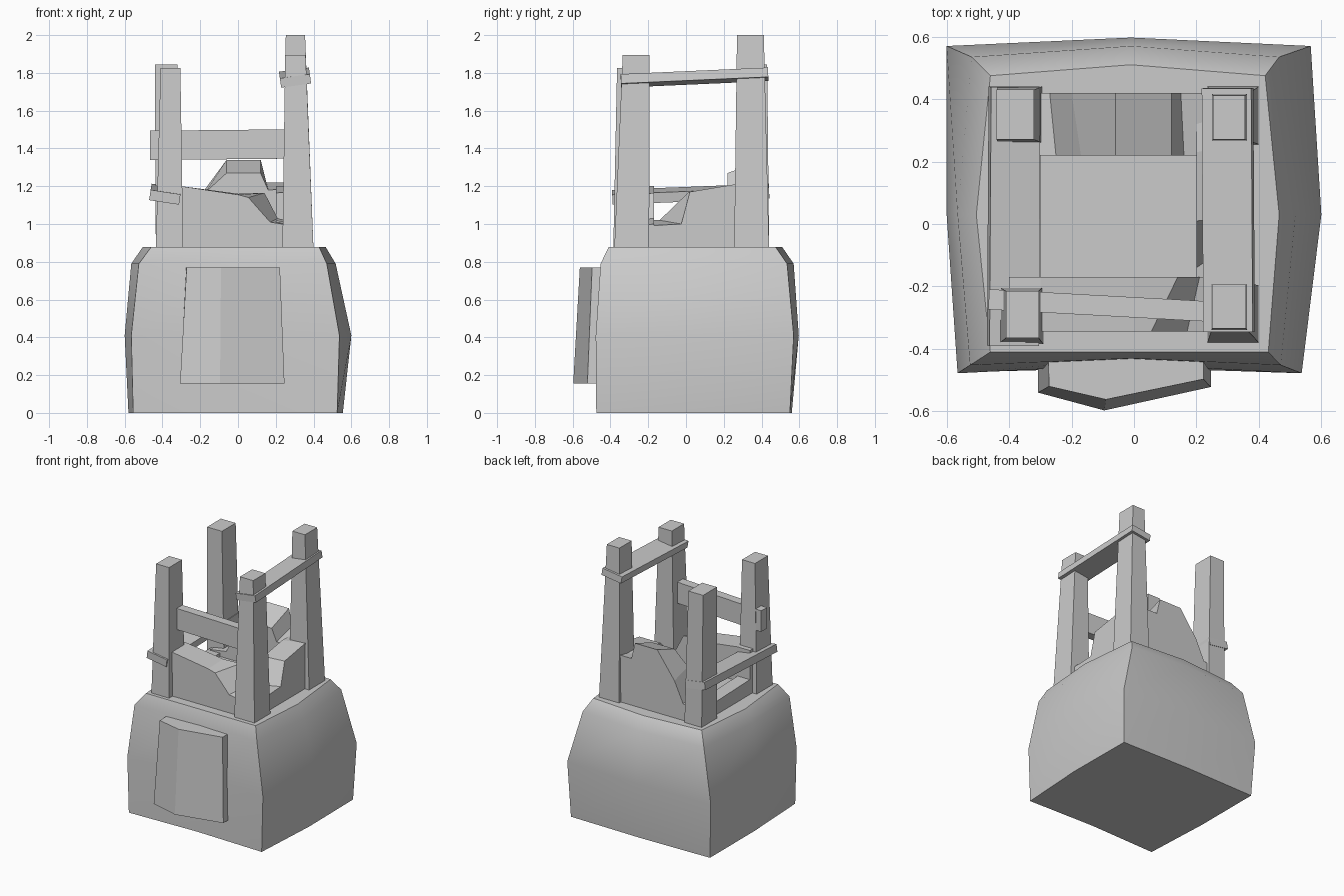
import bpy, bmesh
from mathutils import Euler, Vector


def loft(name, rings, smooth=False):
    """Skin matching closed rings and cap both ends."""
    bm = bmesh.new()
    loops = [[bm.verts.new(p) for p in r] for r in rings]
    n = len(loops[0])
    for a, b in zip(loops, loops[1:]):
        for i in range(n):
            j = (i + 1) % n
            bm.faces.new((a[i], a[j], b[j], b[i]))
    bm.faces.new(loops[0][::-1])
    bm.faces.new(loops[-1])
    bmesh.ops.recalc_face_normals(bm, faces=bm.faces)
    me = bpy.data.meshes.new(name)
    bm.to_mesh(me)
    bm.free()
    ob = bpy.data.objects.new(name, me)
    bpy.context.collection.objects.link(ob)
    if smooth:
        bpy.ops.object.select_all(action='DESELECT')
        ob.select_set(True)
        bpy.context.view_layer.objects.active = ob
        bpy.ops.object.shade_smooth_by_angle(angle=0.6)
    return ob


def rect(x0, x1, y0, y1, z):
    return [(x0, y0, z), (x1, y0, z), (x1, y1, z), (x0, y1, z)]


def beam(name, centre, size, rot):
    m = Euler(rot).to_matrix()
    x, y, z = (s / 2 for s in size)
    loft(name, [[m @ Vector(p) + Vector(centre) for p in rect(-x, x, -y, y, h)]
                for h in (-z, z)])


# Bulging body: front corners, side middles and back corners at each height
def body_ring(z, fl, fr, fy, lm, rm, bl, br, by, fm, bmid):
    return [(fl, fy, z), (-0.01, fm, z), (fr, fy, z), (rm, 0.03, z),
            (br, by, z), (-0.01, bmid, z), (bl, by, z), (lm, 0.03, z)]


loft("body", [
    body_ring(0.0, -0.555, 0.525, -0.475, -0.58, 0.555, -0.58, 0.55, 0.55, -0.46, 0.56),
    body_ring(0.41, -0.565, 0.537, -0.478, -0.6, 0.6, -0.6, 0.566, 0.57, -0.45, 0.597),
    body_ring(0.79, -0.525, 0.47, -0.452, -0.565, 0.517, -0.52, 0.465, 0.535, -0.43, 0.57),
    body_ring(0.877, -0.46, 0.43, -0.41, -0.505, 0.465, -0.46, 0.42, 0.475, -0.41, 0.51),
], True)

# Angled front panel
loft("front_panel", [
    [(-0.307, -0.40, 0.155), (-0.307, -0.54, 0.155), (-0.095, -0.597, 0.155),
     (0.246, -0.522, 0.155), (0.246, -0.40, 0.155)],
    [(-0.275, -0.40, 0.77), (-0.272, -0.52, 0.77), (-0.09, -0.562, 0.77),
     (0.222, -0.497, 0.77), (0.222, -0.40, 0.77)]])

# Tapered posts: bottom rectangle, top rectangle, height
posts = {
    "front_left_post": ((-0.435, -0.29, -0.385, -0.2), (-0.41, -0.305, -0.365, -0.215), 1.825),
    "back_left_post": ((-0.435, -0.295, 0.26, 0.44), (-0.44, -0.32, 0.27, 0.43), 1.845),
    "back_right_post": ((0.235, 0.4, 0.255, 0.44), (0.253, 0.355, 0.27, 0.412), 2.0),
    "front_right_post": ((0.235, 0.4, -0.38, -0.195), (0.25, 0.358, -0.335, -0.193), 1.895),
}
for name, (low, top, z) in posts.items():
    loft(name, [rect(*low, 0.86), rect(*top, z)])

# Cross beams, each slightly crooked
beam("right_beam", (0.302, 0.045, 1.775), (0.16, 0.78, 0.05), (0.045, -0.14, 0))
beam("left_beam", (-0.385, 0.025, 1.158), (0.16, 0.83, 0.055), (0.04, 0.15, 0))
beam("front_beam", (-0.09, -0.262, 1.42), (0.75, 0.065, 0.155), (0, -0.01, -0.055))

# Broken walls of the upper chamber: profiles on two faces
def wall(name, axis, a, pa, b, pb):
    put = (lambda u, d, h: (u, d, h)) if axis == 'y' else (lambda u, d, h: (d, u, h))
    loft(name, [[put(u, a, h) for u, h in pa], [put(u, b, h) for u, h in pb]])


wall("front_wall", 'y',
     -0.345, [(-0.4, 0.87), (-0.4, 1.2), (-0.3, 1.2), (0.0, 1.155), (0.055, 1.14),
              (0.17, 1.01), (0.36, 0.98), (0.36, 0.87)],
     -0.17, [(-0.4, 0.87), (-0.4, 1.2), (-0.3, 1.2), (0.0, 1.16), (0.14, 1.165),
             (0.21, 1.03), (0.36, 1.0), (0.36, 0.87)])
wall("back_wall", 'y',
     0.22, [(-0.38, 0.87), (-0.38, 0.98), (-0.25, 1.0), (-0.17, 1.17), (-0.06, 1.27),
            (0.12, 1.27), (0.16, 1.18), (0.36, 1.19), (0.36, 0.87)],
     0.42, [(-0.38, 0.87), (-0.38, 0.98), (-0.27, 1.0), (-0.2, 1.15), (-0.06, 1.34),
            (0.12, 1.34), (0.15, 1.22), (0.36, 1.22), (0.36, 0.87)])
wall("right_wall", 'x',
     0.365, [(-0.3, 0.87), (-0.3, 0.985), (-0.025, 1.0), (0.02, 1.17),
             (0.26, 1.21), (0.35, 1.21), (0.35, 0.87)],
     0.2, [(-0.3, 0.87), (-0.3, 1.02), (-0.14, 1.02), (0.01, 1.165),
           (0.23, 1.2), (0.35, 1.2), (0.35, 0.87)])
wall("left_wall", 'x',
     -0.4, [(-0.3, 0.87), (-0.3, 0.99), (0.35, 0.97), (0.35, 0.87)],
     -0.3, [(-0.3, 0.87), (-0.3, 0.99), (0.35, 0.97), (0.35, 0.87)])

# Chamber floor
loft("chamber_floor", [rect(-0.35, 0.3, -0.3, 0.38, 0.86), rect(-0.35, 0.3, -0.3, 0.38, 0.95)])
